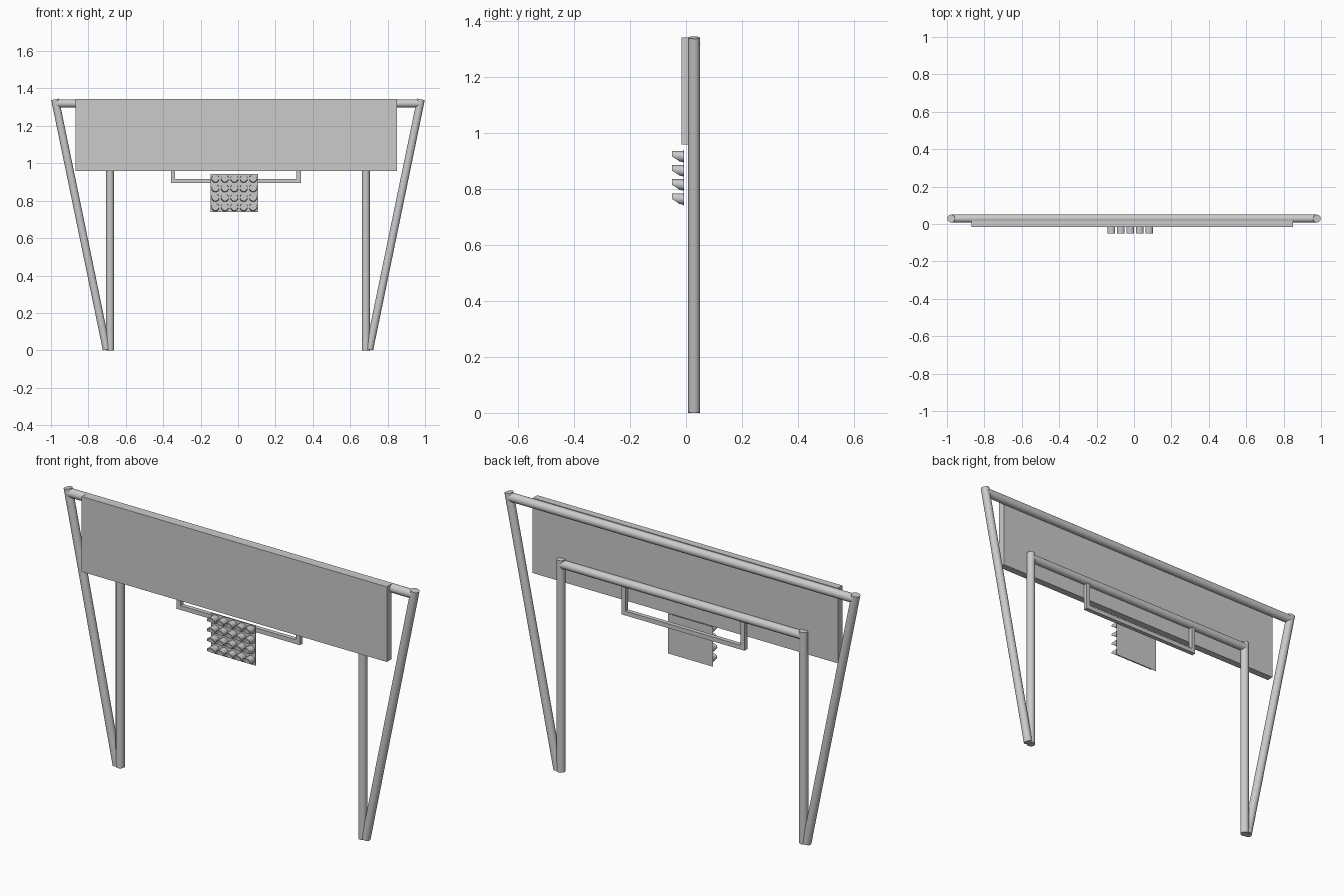
import bpy, bmesh, math
from mathutils import Vector

if "Cube" in bpy.data.objects:
    bpy.data.objects.remove(bpy.data.objects["Cube"])

PY = 0.029   # depth of the frame axis
R = 0.021    # pipe radius


def pipe(name, a, b, r=R, sides=24):
    a, b = Vector(a), Vector(b)
    d = b - a
    bpy.ops.mesh.primitive_cylinder_add(vertices=sides, radius=r, depth=d.length, location=(a + b) / 2)
    o = bpy.context.object
    o.name = name
    o.rotation_euler = d.to_track_quat('Z', 'Y').to_euler()
    bpy.ops.object.shade_smooth_by_angle()
    return o


def box(name, lo, hi):
    lo, hi = Vector(lo), Vector(hi)
    bpy.ops.mesh.primitive_cube_add(size=1, location=(lo + hi) / 2)
    o = bpy.context.object
    o.name = name
    o.scale = hi - lo
    return o


# V-shaped legs
for side, s in (("left", -1), ("right", 1)):
    pipe(side + "_outer_leg", (s * 0.702, PY, 0.004), (s * 0.978, PY, 1.342))
    pipe(side + "_inner_leg", (s * 0.684, PY, 0), (s * 0.684, PY, 1.08))

# cross beams
pipe("top_beam", (-0.972, PY, 1.32), (0.972, PY, 1.32), 0.022)
pipe("lower_beam", (-0.684, PY, 1.055), (0.684, PY, 1.055))

# sign board
box("sign_board", (-0.87, -0.016, 0.96), (0.85, 0.02, 1.343))

# U-shaped hanger under the lower beam
T = 0.022
box("hanger_bar", (-0.358, PY - T / 2, 0.895), (0.336, PY + T / 2, 0.895 + T))
for side, x in (("left", -0.358), ("right", 0.336 - T)):
    box(side + "_hanger_arm", (x, PY - T / 2, 0.895 + T), (x + T, PY + T / 2, 1.05))


# lamp: lens disc with an open hood whose lower lip is cut back
def lamp(bm, x, z, r=0.0205, n=20):
    back, front = [], []
    for i in range(n):
        a = 2 * math.pi * i / n
        c, s = math.cos(a), math.sin(a)
        length = 0.041 if s > -0.3 else 0.041 - 0.026 * (-s - 0.3) / 0.7
        back.append(bm.verts.new((x + r * c, -0.009, z + r * s)))
        front.append(bm.verts.new((x + r * c, -0.009 - length, z + r * s + 0.12 * length * (1 - s))))
    bm.faces.new(back)
    for i in range(n):
        j = (i + 1) % n
        bm.faces.new((back[i], back[j], front[j], front[i]))


COLS, ROWS = 5, 4
X0, X1, Z0, Z1 = -0.146, 0.106, 0.739, 0.942
w, h = (X1 - X0) / COLS, (Z1 - Z0) / ROWS
bm = bmesh.new()
for c in range(COLS):
    box("lamp_panel", (X0 + c * w, -0.009, Z0), (X0 + (c + 1) * w, -0.007, Z1))
    for k in range(ROWS):
        lamp(bm, X0 + (c + 0.5) * w, Z0 + (k + 0.5) * h)
me = bpy.data.meshes.new("lamp_hoods")
bm.to_mesh(me)
bm.free()
hoods = bpy.data.objects.new("lamp_hoods", me)
bpy.context.collection.objects.link(hoods)
bpy.ops.object.select_all(action='DESELECT')
hoods.select_set(True)
bpy.context.view_layer.objects.active = hoods
bpy.ops.object.shade_smooth_by_angle()
